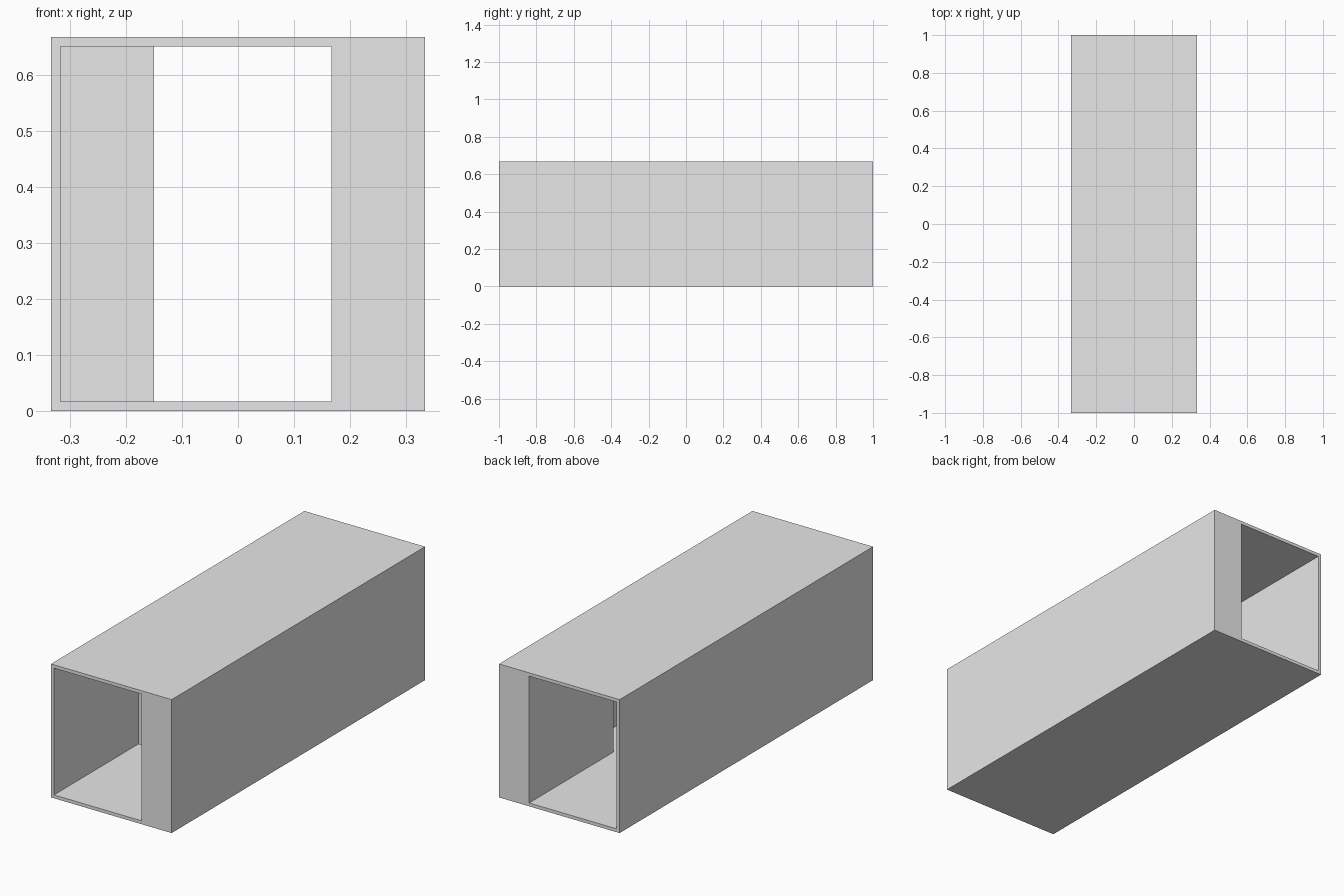
import bpy
import bmesh

old = bpy.data.objects.get("Cube")
if old:
    bpy.data.objects.remove(old, do_unlink=True)

HALF = 1 / 3          # half width of the duct, also half the length of one bay
WALL = 1 / 60         # shell thickness
SIDE = HALF - WALL    # inner face of the thin side walls
HEIGHT = 2 * HALF

grey = bpy.data.materials.new("light grey")
grey.use_nodes = True
colour = (0.8, 0.8, 0.8, 1)
grey.diffuse_color = colour
grey.node_tree.nodes["Principled BSDF"].inputs["Base Color"].default_value = colour


def prism(name, plan, bottom, top):
    """Extrude a plan outline upwards into a closed solid."""
    bm = bmesh.new()
    face = bm.faces.new([bm.verts.new((x, y, bottom)) for x, y in plan])
    up = bmesh.ops.extrude_face_region(bm, geom=[face])["geom"]
    verts = [v for v in up if isinstance(v, bmesh.types.BMVert)]
    bmesh.ops.translate(bm, verts=verts, vec=(0, 0, top - bottom))
    bmesh.ops.recalc_face_normals(bm, faces=bm.faces)
    mesh = bpy.data.meshes.new(name)
    bm.to_mesh(mesh)
    bm.free()
    mesh.materials.append(grey)
    obj = bpy.data.objects.new(name, mesh)
    bpy.context.collection.objects.link(obj)
    return obj


# Outer block
duct = prism("duct", [(-HALF, -1), (HALF, -1), (HALF, 1), (-HALF, 1)], 0, HEIGHT)

# Channel that runs the full length and shifts sideways in the middle bay
end_right = HALF / 2
mid_left = -SIDE + HALF / 2
right_edge = [(end_right, -1.1), (end_right, -HALF), (SIDE, -HALF),
              (SIDE, HALF), (end_right, HALF), (end_right, 1.1)]
left_edge = [(-SIDE, 1.1), (-SIDE, HALF), (mid_left, HALF),
             (mid_left, -HALF), (-SIDE, -HALF), (-SIDE, -1.1)]
channel = prism("channel_cutter", right_edge + left_edge, WALL, HEIGHT - WALL)
channel.hide_render = True

# Cut the channel and bake the result
cut = duct.modifiers.new("channel", "BOOLEAN")
cut.operation = "DIFFERENCE"
cut.solver = "EXACT"
cut.object = channel
bpy.context.view_layer.objects.active = duct
bpy.ops.object.modifier_apply(modifier=cut.name)
bpy.data.objects.remove(channel, do_unlink=True)
